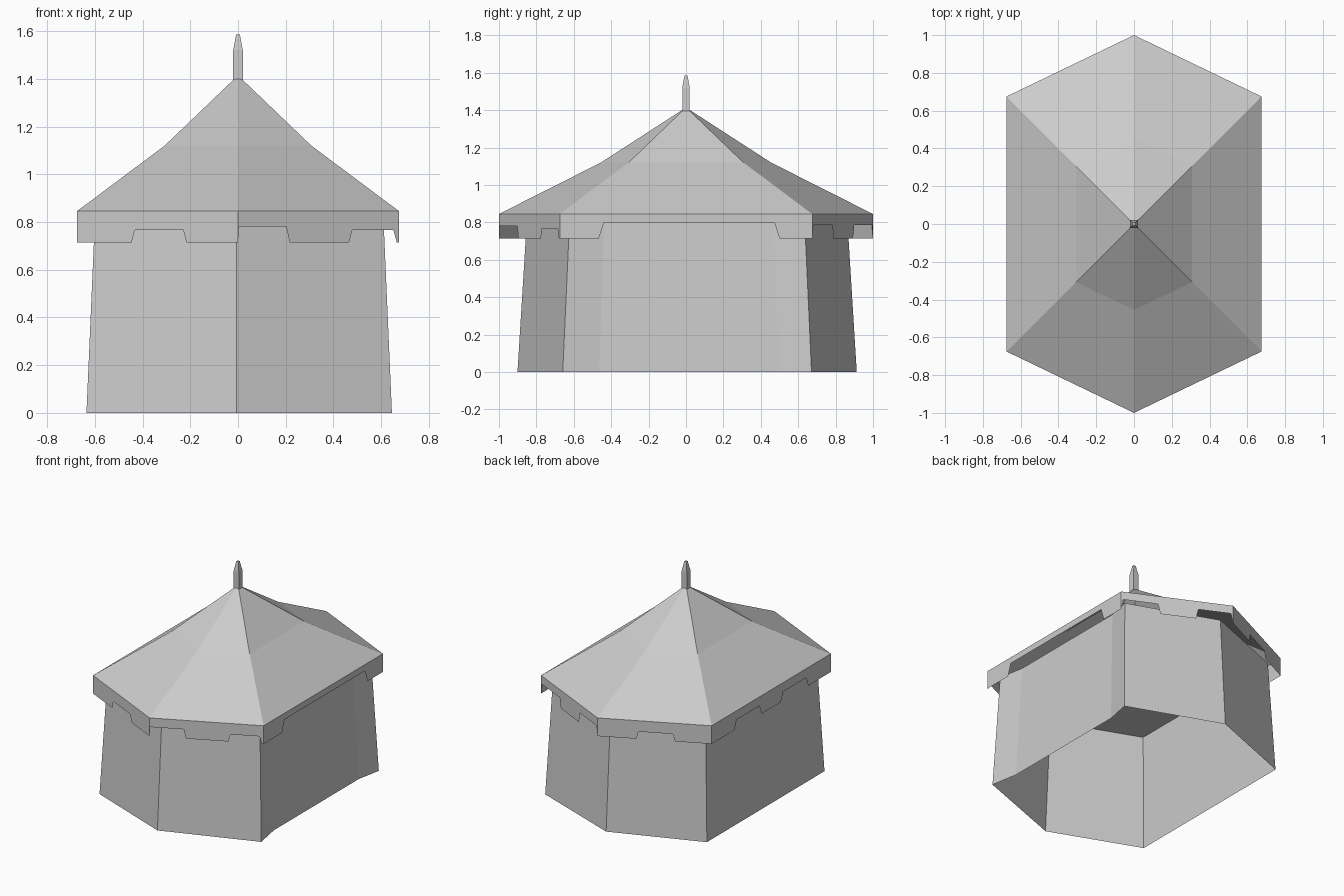
import bpy

if "Cube" in bpy.data.objects:
    bpy.data.objects.remove(bpy.data.objects["Cube"])

EAVE_Z, HEM_Z = 0.845, 0.715
EAVE = [(0, -1), (0.675, -0.675), (0.675, 0.675), (0, 1), (-0.675, 0.675), (-0.675, -0.675)]


def make(name, verts, faces):
    mesh = bpy.data.meshes.new(name)
    mesh.from_pydata(verts, [], faces)
    mesh.update()
    obj = bpy.data.objects.new(name, mesh)
    bpy.context.collection.objects.link(obj)
    return obj


def loft(name, rings, cap_bottom=False, cap_top=False):
    n = len(rings[0])
    verts = [p for ring in rings for p in ring]
    faces = [(r * n + i, r * n + (i + 1) % n, (r + 1) * n + (i + 1) % n, (r + 1) * n + i)
             for r in range(len(rings) - 1) for i in range(n)]
    if cap_bottom:
        faces.append(tuple(reversed(range(n))))
    if cap_top:
        faces.append(tuple(range(len(verts) - n, len(verts))))
    return make(name, verts, faces)


# Two-pitch hexagonal roof
loft("roof", [[(x * s, y * s, z) for x, y in EAVE]
              for s, z in ((1, EAVE_Z), (0.455, 1.12), (0.022, 1.4))], cap_top=True)


# Hanging valance: each side lists its notches as (start, end, height)
def valance_side(name, a, b, notches):
    ramp = 0.02
    hem = [(0, HEM_Z)]
    for t0, t1, z in notches:
        hem += [(t0 - ramp, HEM_Z), (t0, z), (t1, z), (t1 + ramp, HEM_Z)]
    hem.append((1, HEM_Z))
    verts = []
    for t, z in hem:
        t = min(max(t, 0), 1)
        x, y = a[0] + (b[0] - a[0]) * t, a[1] + (b[1] - a[1]) * t
        verts += [(x, y, z), (x, y, EAVE_Z)]
    faces = [(2 * i, 2 * i + 2, 2 * i + 3, 2 * i + 1) for i in range(len(hem) - 1)
             if hem[i + 1][0] - hem[i][0] > 1e-4]
    make(name, verts, faces)


outer = [(0.005, 0.3, 0.78), (0.71, 0.965, 0.767)]
middle = [(0.36, 0.66, 0.767)]
sides = [("front_right", outer),
         ("right", [(0.175, 0.85, 0.80)]),
         ("back_right", [(0.02, 0.33, 0.787), (0.69, 0.98, 0.785)]),
         ("back_left", middle),
         ("left", [(0.21, 0.4, 0.78), (0.6, 0.79, 0.78)]),
         ("front_left", middle)]
for i, (side, notches) in enumerate(sides):
    valance_side("valance_" + side, EAVE[i], EAVE[(i + 1) % 6], notches)


# Leaning fabric wall, open below, with a recessed panel on the right side
def wall_ring(z):
    k = 1 - 0.068 * z
    outline = [(-0.012, -0.907), (0.64, -0.665), (0.605, -0.47), (0.605, 0.49),
               (0.64, 0.665), (-0.012, 0.907), (-0.64, 0.665), (-0.64, -0.665)]
    return [(x * k + 0.005, y * k + 0.006, z) for x, y in outline]


loft("tent_wall", [wall_ring(z) for z in (0, 0.08, 0.80)], cap_top=True)


# Square finial
def square(r, z):
    return [(-r, -r, z), (r, -r, z), (r, r, z), (-r, r, z)]


loft("finial", [square(0.02, 1.39), square(0.02, 1.52), square(0.008, 1.585)],
     cap_bottom=True, cap_top=True)
